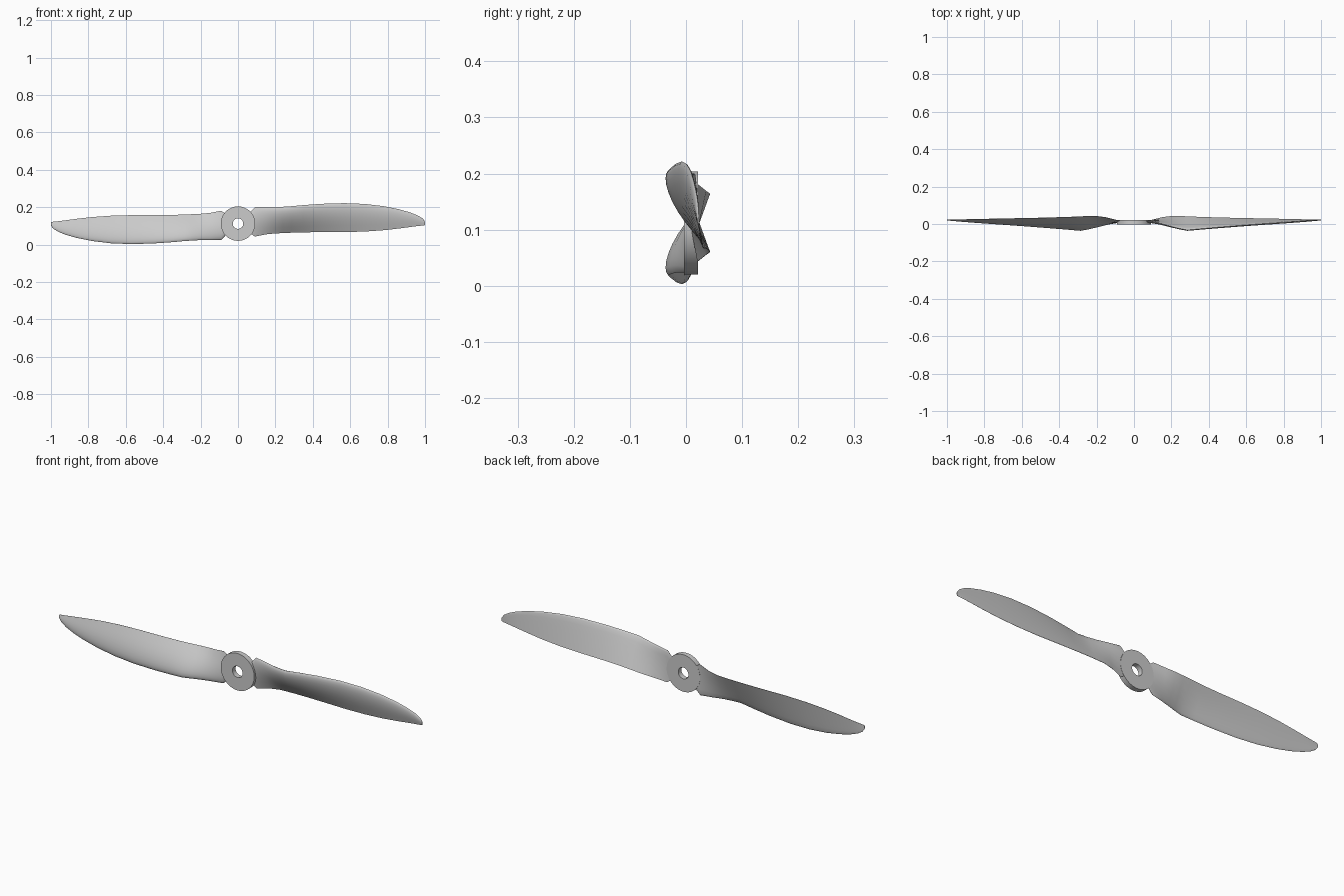
import bpy, bmesh, math
from mathutils import Vector, Matrix

CZ = 0.112  # height of the shaft axis

# blade stations: x, leading edge (y, z), trailing edge (y, z), thickness
STATIONS = [
    (0.060, 0.015, 0.168, 0.019, 0.064, 0.012),
    (0.090, 0.012, 0.200, 0.021, 0.043, 0.014),
    (0.150, -0.002, 0.200, 0.036, 0.055, 0.018),
    (0.200, -0.016, 0.200, 0.043, 0.060, 0.021),
    (0.240, -0.026, 0.202, 0.0425, 0.062, 0.022),
    (0.285, -0.035, 0.205, 0.041, 0.064, 0.022),
    (0.350, -0.029, 0.211, 0.038, 0.066, 0.021),
    (0.450, -0.020, 0.218, 0.035, 0.067, 0.020),
    (0.570, -0.010, 0.2215, 0.032, 0.067, 0.018),
    (0.680, -0.002, 0.217, 0.030, 0.070, 0.016),
    (0.780, 0.005, 0.205, 0.028, 0.077, 0.014),
    (0.860, 0.010, 0.189, 0.026, 0.086, 0.011),
    (0.920, 0.014, 0.172, 0.025, 0.094, 0.009),
    (0.960, 0.017, 0.156, 0.024, 0.099, 0.007),
    (0.988, 0.019, 0.139, 0.023, 0.102, 0.005),
    (1.000, 0.020, 0.122, 0.022, 0.104, 0.003),
]
# airfoil outline: fraction along chord from leading edge, fraction of thickness
AIRFOIL = [(0, .22), (.02, .46), (.06, .66), (.13, .85), (.22, .96), (.33, 1),
           (.46, .94), (.6, .78), (.75, .53), (.88, .28), (1, .06),
           (1, 0), (.8, 0), (.6, 0), (.4, 0), (.2, 0), (.06, .03), (.015, .11)]


def finish(name, bm, angle):
    bmesh.ops.recalc_face_normals(bm, faces=bm.faces)
    mesh = bpy.data.meshes.new(name)
    bm.to_mesh(mesh)
    bm.free()
    ob = bpy.data.objects.new(name, mesh)
    bpy.context.collection.objects.link(ob)
    bpy.ops.object.select_all(action='DESELECT')
    ob.select_set(True)
    bpy.context.view_layer.objects.active = ob
    bpy.ops.object.shade_smooth_by_angle(angle=math.radians(angle))
    return ob


def bridge(bm, a, b):
    for i in range(len(a)):
        j = (i + 1) % len(a)
        bm.faces.new((a[i], a[j], b[j], b[i]))


def blade(name, turn):
    bm = bmesh.new()
    rings = []
    for x, ly, lz, ty, tz, th in STATIONS:
        le, te = Vector((x, ly, lz)), Vector((x, ty, tz))
        chord = te - le
        normal = Vector((0, chord.z, -chord.y)).normalized()  # towards the front
        rings.append([bm.verts.new(le + chord * u + normal * (v - .22 * (1 - u)) * th
                                   + Vector((0, 0.003 * (1 - u), 0))) for u, v in AIRFOIL])
    for a, b in zip(rings, rings[1:]):
        bridge(bm, a, b)
    bm.faces.new(rings[0])
    bm.faces.new(rings[-1])
    # spin about the shaft axis
    pivot = Vector((0, 0, CZ))
    bmesh.ops.rotate(bm, verts=bm.verts, cent=pivot, matrix=Matrix.Rotation(turn, 3, 'Y'))
    return finish(name, bm, 40)


# two identical blades half a turn apart
blade("right_blade", 0)
blade("left_blade", math.pi)

# bored hub disc
bm = bmesh.new()
N = 64
loops = []
for r, y in [(.092, -.004), (.092, .021), (.028, .021), (.028, -.004)]:
    loops.append([bm.verts.new((r * math.cos(2 * math.pi * i / N), y,
                                CZ + r * math.sin(2 * math.pi * i / N))) for i in range(N)])
for k in range(4):
    bridge(bm, loops[k], loops[(k + 1) % 4])
finish("hub", bm, 30)
